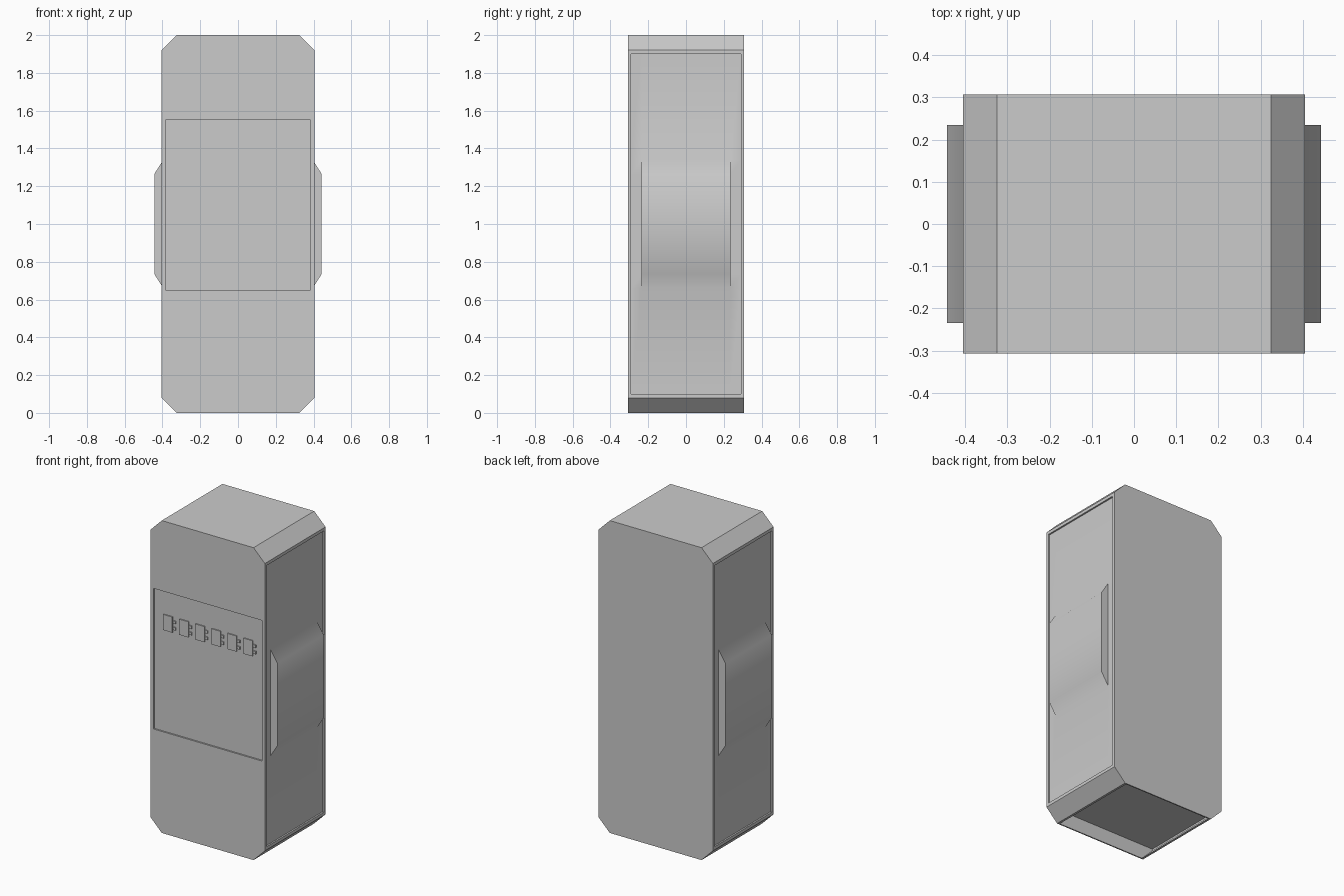
import bpy, bmesh, math

if "Cube" in bpy.data.objects:
    bpy.data.objects.remove(bpy.data.objects["Cube"])


def finish(name, bm):
    bmesh.ops.remove_doubles(bm, verts=bm.verts, dist=1e-5)
    bmesh.ops.recalc_face_normals(bm, faces=bm.faces)
    me = bpy.data.meshes.new(name)
    bm.to_mesh(me)
    bm.free()
    ob = bpy.data.objects.new(name, me)
    bpy.context.collection.objects.link(ob)
    return ob


def prism(name, profile, y0, y1):
    """Extrude an x-z outline along y."""
    bm = bmesh.new()
    face = bm.faces.new([bm.verts.new((x, y0, z)) for x, z in profile])
    ext = bmesh.ops.extrude_face_region(bm, geom=[face])
    moved = [v for v in ext["geom"] if isinstance(v, bmesh.types.BMVert)]
    bmesh.ops.translate(bm, verts=moved, vec=(0, y1 - y0, 0))
    return finish(name, bm)


def box(name, x0, x1, y0, y1, z0, z1):
    return prism(name, [(x0, z0), (x1, z0), (x1, z1), (x0, z1)], y0, y1)


def cut(target, cutter):
    mod = target.modifiers.new("cut", 'BOOLEAN')
    mod.operation = 'DIFFERENCE'
    mod.solver = 'EXACT'
    mod.object = cutter
    bpy.context.view_layer.objects.active = target
    bpy.ops.object.modifier_apply(modifier=mod.name)
    bpy.data.objects.remove(cutter, do_unlink=True)


# Cabinet with chamfered corners
W, D, C = 0.405, 0.307, 0.08
T = W - C
body = prism("cabinet_body", [(-T, 0), (T, 0), (W, C), (W, 2 - C),
                              (T, 2), (-T, 2), (-W, 2 - C), (-W, C)], -D, D)

# Recesses: sides, front panel and hollow underside
for s in (-1, 1):
    a, b = sorted((s * 0.385, s * 0.5))
    cut(body, box("side_cutter", a, b, -0.29, 0.29, 0.1, 1.9))
cut(body, box("front_cutter", -0.385, 0.385, -0.5, -0.297, 0.65, 1.55))
cut(body, prism("base_cutter", [(-0.311, -0.05), (0.311, -0.05), (0.311, 0), (0.39, 0.079),
                                (0.39, 0.09), (-0.39, 0.09), (-0.39, 0.079), (-0.311, 0)],
                -0.299, 0.299))

# Side panels with a bulging centre
X = 0.395
bulge = [(X, 0.1), (X, 0.66), (0.443, 0.735), (0.443, 1.265), (X, 1.34), (X, 1.9)]
ys = [-0.29, -0.235, 0.235, 0.29]
for s, side in ((-1, "left"), (1, "right")):
    bm = bmesh.new()
    for i in range(3):
        for (xa, za), (xb, zb) in zip(bulge, bulge[1:]):
            if i != 1:
                xa = xb = X
            bm.faces.new([bm.verts.new((s * x, y, z)) for x, y, z in (
                (xa, ys[i], za), (xa, ys[i + 1], za), (xb, ys[i + 1], zb), (xb, ys[i], zb))])
    # Bulge ends
    for y, parts in ((-0.235, 1), (0.235, 1)):
        for quad in ([(X, 0.66), (0.443, 0.735), (0.443, 1.265), (X, 1.34), (X, 1.265), (X, 0.735)],):
            bm.faces.new([bm.verts.new((s * x, y, z)) for x, z in quad])
    panel = finish(side + "_side_panel", bm)
    # Face outwards
    if sum(p.normal.x * p.area for p in panel.data.polygons) * s < 0:
        panel.data.flip_normals()
    bpy.ops.object.select_all(action='DESELECT')
    panel.select_set(True)
    bpy.context.view_layer.objects.active = panel
    bpy.ops.object.shade_smooth_by_angle(angle=math.radians(40))

# Row of buttons with paired indicators
for i in range(6):
    x = -0.317 + 0.1135 * i
    box("button", x, x + 0.064, -0.304, -0.292, 1.3, 1.4)
    for z in (1.319, 1.36):
        box("indicator", x + 0.069, x + 0.087, -0.304, -0.292, z, z + 0.018)
